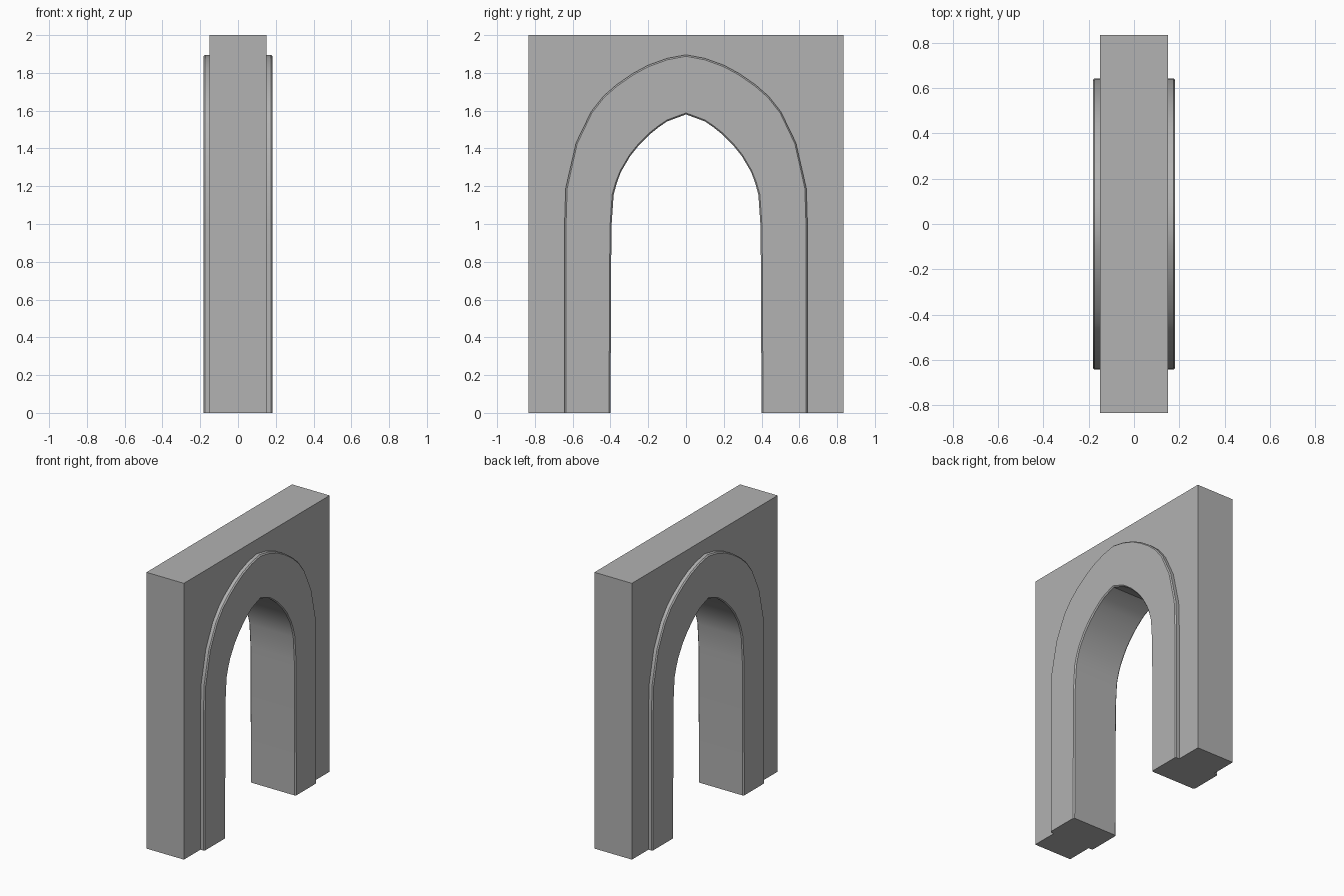
import bpy, bmesh

if "Cube" in bpy.data.objects:
    bpy.data.objects.remove(bpy.data.objects["Cube"])

WALL_X, TRIM_X, BEVEL = 0.15, 0.182, 0.008
HALF_W, HEIGHT = 0.833, 2.0

# Half profiles (y, z) from the foot up to the pointed apex
outer_half = [(.643, 0), (.643, 1.0), (.637, 1.19), (.582, 1.43), (.502, 1.595),
              (.437, 1.677), (.367, 1.738), (.28, 1.798), (.2, 1.841),
              (.1, 1.877), (0, 1.896)]
inner_half = [(.40, 0), (.395, .98), (.383, 1.155), (.366, 1.218), (.345, 1.275),
              (.295, 1.36), (.25, 1.416), (.19, 1.476), (.145, 1.512),
              (.1, 1.543), (0, 1.58)]


def mirrored(half):
    return half + [(-y, z) for y, z in reversed(half[:-1])]


def toward(a, b, dist):
    dy, dz = b[0] - a[0], b[1] - a[1]
    length = (dy * dy + dz * dz) ** 0.5
    z = 0 if a[1] == 0 else a[1] + dz / length * dist
    return (a[0] + dy / length * dist, z)


def section(o, i):
    """Raised band cross-section: outer edge, chamfered faces, inner edge."""
    oi, io = toward(o, i, BEVEL), toward(i, o, BEVEL)
    step = TRIM_X - BEVEL
    side = [(WALL_X, o), (step, o), (TRIM_X, oi), (TRIM_X, io), (step, i)]
    pts = side + [(-x, p) for x, p in reversed(side)]
    return [(x, p[0], p[1]) for x, p in pts]


outer, inner = mirrored(outer_half), mirrored(inner_half)
bm = bmesh.new()

# Arch trim and opening lining, swept along the arch
rings = [[bm.verts.new(c) for c in section(o, i)] for o, i in zip(outer, inner)]
for a, b in zip(rings, rings[1:]):
    for k in range(len(a) - 1):
        bm.faces.new((a[k], a[k + 1], b[k + 1], b[k]))
for ring in (rings[0], rings[-1]):
    bm.faces.new(ring)

# Wall slab around the trim
corners = [(-HALF_W, 0), (-HALF_W, HEIGHT), (HALF_W, HEIGHT), (HALF_W, 0)]
front = [bm.verts.new((WALL_X, y, z)) for y, z in corners]
back = [bm.verts.new((-WALL_X, y, z)) for y, z in corners]
bm.faces.new([r[0] for r in rings] + front)
bm.faces.new([r[-1] for r in rings] + back)
for k in range(3):
    bm.faces.new((front[k], front[k + 1], back[k + 1], back[k]))
for ring, k in ((rings[0], 3), (rings[-1], 0)):
    bm.faces.new((ring[0], front[k], back[k], ring[-1]))

bmesh.ops.recalc_face_normals(bm, faces=bm.faces)
mesh = bpy.data.meshes.new("arch_wall")
bm.to_mesh(mesh)
bm.free()
arch = bpy.data.objects.new("arch_wall", mesh)
bpy.context.collection.objects.link(arch)

# Darker grey stone
stone = bpy.data.materials.new("stone")
stone.diffuse_color = (0.445, 0.445, 0.445, 1)
stone.use_nodes = True
stone.node_tree.nodes["Principled BSDF"].inputs["Base Color"].default_value = stone.diffuse_color
mesh.materials.append(stone)

bpy.context.view_layer.objects.active = arch
arch.select_set(True)
bpy.ops.object.shade_smooth_by_angle(angle=0.52)
